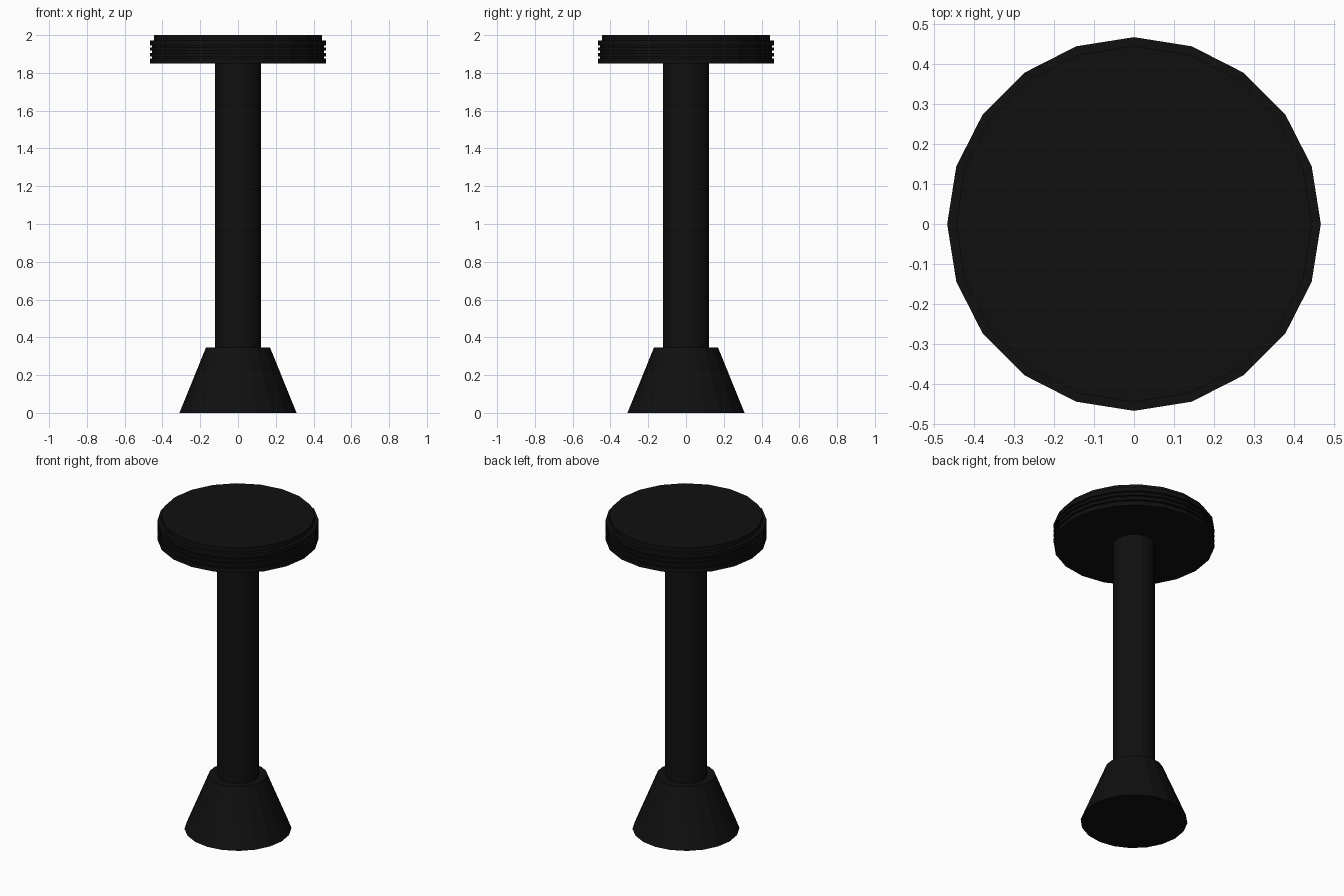
import bpy, bmesh, math

if "Cube" in bpy.data.objects:
    bpy.data.objects.remove(bpy.data.objects["Cube"])

SIDES = 20

black = bpy.data.materials.new("black")
black.diffuse_color = (0.005, 0.005, 0.005, 1)
black.use_nodes = True
black.node_tree.nodes["Principled BSDF"].inputs["Base Color"].default_value = black.diffuse_color


def lathe(name, profile):
    """Closed solid of revolution from (radius, z) points, bottom to top."""
    bm = bmesh.new()
    rings = []
    for r, z in profile:
        rings.append([bm.verts.new((r * math.cos(a), r * math.sin(a), z))
                      for a in (2 * math.pi * i / SIDES for i in range(SIDES))])
    for low, high in zip(rings, rings[1:]):
        for i in range(SIDES):
            j = (i + 1) % SIDES
            bm.faces.new((low[i], low[j], high[j], high[i]))
    bm.faces.new(rings[0][::-1])
    bm.faces.new(rings[-1])
    mesh = bpy.data.meshes.new(name)
    bm.to_mesh(mesh)
    bm.free()
    mesh.materials.append(black)
    obj = bpy.data.objects.new(name, mesh)
    bpy.context.collection.objects.link(obj)
    return obj


# Flared foot and straight column
lathe("base", [(0.31, 0), (0.17, 0.345)])
lathe("column", [(0.123, 0.3), (0.123, 1.86)])

# Seat: four stacked rim bands with narrow grooves, then a stepped-in top pad
rim, groove, pad = 0.467, 0.455, 0.445
profile = []
bands = [(1.85, 1.876), (1.888, 1.906), (1.918, 1.934), (1.946, 1.972)]
for k, (z0, z1) in enumerate(bands):
    if k:
        profile.append((groove, z0))
    profile += [(rim, z0), (rim, z1)]
    if k < len(bands) - 1:
        profile.append((groove, z1))
profile += [(pad, 1.972), (pad, 2.0)]
lathe("seat", profile)
